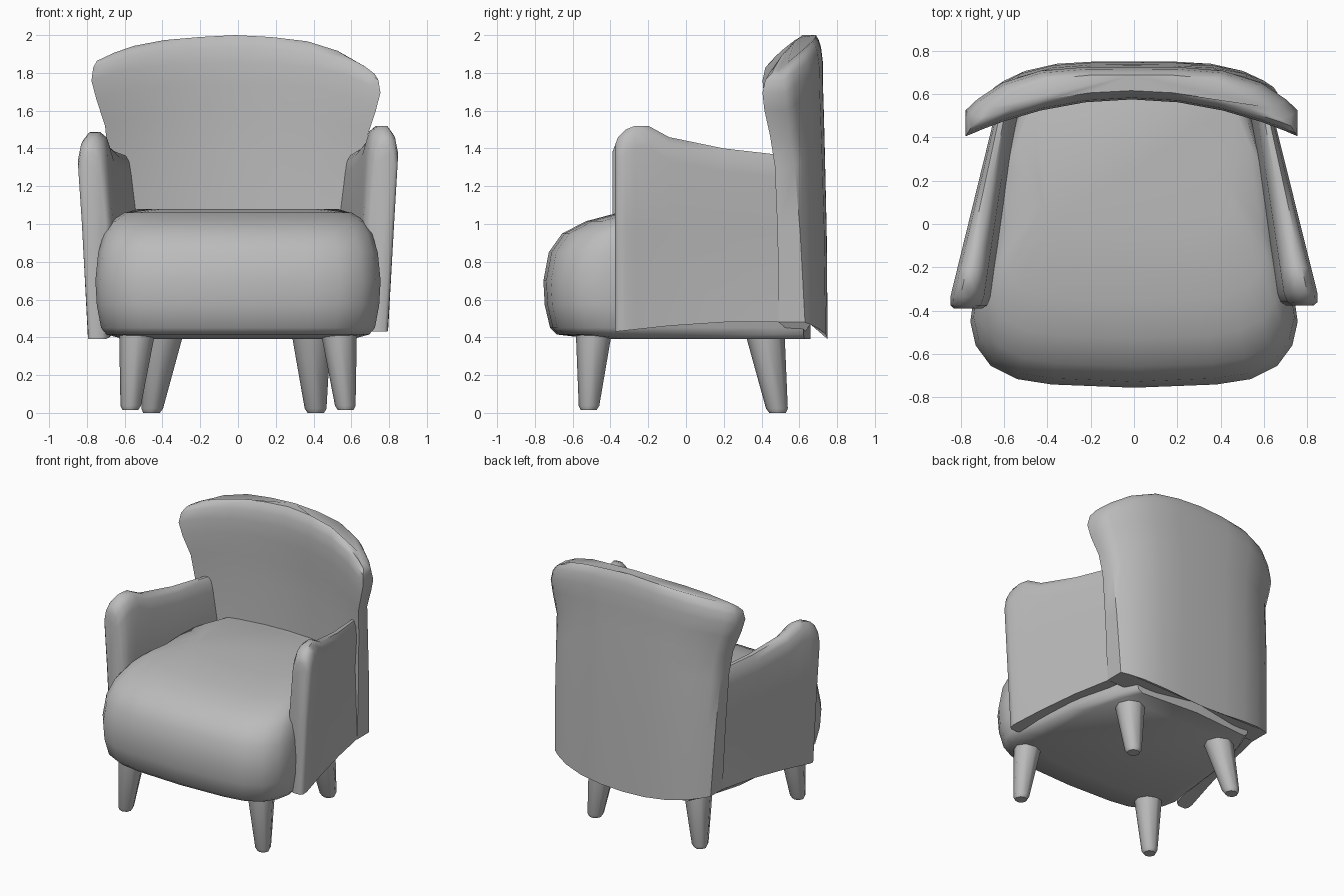
import bpy, bmesh, math
from mathutils import Vector

cube = bpy.data.objects.get("Cube")
if cube:
    bpy.data.objects.remove(cube)

fabric = bpy.data.materials.new("plain grey")
fabric.use_nodes = True
GREY = (0.5, 0.5, 0.5, 1)
fabric.diffuse_color = GREY
fabric.node_tree.nodes["Principled BSDF"].inputs["Base Color"].default_value = GREY


def loft(name, rings, angle=45):
    """Skin a list of closed rings and cap both ends."""
    bm = bmesh.new()
    rows = [[bm.verts.new(p) for p in ring] for ring in rings]
    n = len(rows[0])
    for a, b in zip(rows, rows[1:]):
        for i in range(n):
            j = (i + 1) % n
            bm.faces.new((a[i], a[j], b[j], b[i]))
    bm.faces.new(rows[0][::-1])
    bm.faces.new(rows[-1])
    bmesh.ops.recalc_face_normals(bm, faces=bm.faces)
    mesh = bpy.data.meshes.new(name)
    bm.to_mesh(mesh)
    bm.free()
    mesh.materials.append(fabric)
    obj = bpy.data.objects.new(name, mesh)
    bpy.context.collection.objects.link(obj)
    bpy.ops.object.select_all(action="DESELECT")
    obj.select_set(True)
    bpy.context.view_layer.objects.active = obj
    bpy.ops.object.shade_smooth_by_angle(angle=math.radians(angle))
    return obj


# Seat cushion: plan outline stacked in height, rounded at the front
half = [(0, -.755), (.38, -.74), (.54, -.715), (.66, -.655), (.73, -.56), (.755, -.45),
        (.73, -.28), (.66, .1), (.57, .45), (.5, .62), (0, .66)]
outline = half + [(-x, y) for x, y in half[-2:0:-1]]
BACK = .66
levels = [(.39, .8, .8), (.415, .92, .95), (.45, .96, .975), (.57, .99, .995), (.7, 1, 1),
          (.85, .98, .98), (.95, .94, .93), (1.015, .89, .84), (1.06, .8, .72), (1.08, .6, .5)]
rings = []
for z, sx, sy in levels:
    ring = []
    for x, y in outline:
        keep = 1 if y < 0 else .5
        ring.append((x * (1 - (1 - sx) * keep), BACK + (y - BACK) * sy, z))
    rings.append(ring)
loft("seat_cushion", rings, 60)


# Armrests: cross-sections from front to back; the right one sits a little lower
def armrest(name, side, dz, dy):
    stations = [(-.375, 1.42, .03), (-.36, 1.46, .01), (-.32, 1.5, 0), (-.27, 1.52, 0), (-.2, 1.52, 0),
                (-.09, 1.46, 0), (.2, 1.4, 0), (.55, 1.36, 0)]
    rings = []
    for y, top, inset in stations:
        k = (y + .375) / .925
        outer = .86 - .23 * k - inset
        inner = .7 - .14 * k + inset
        low = .43 + .05 * min(1, k * 2) + dz * (1 - k)
        top += dz * (1 - k)
        w = outer - inner
        section = [(inner - .01, low), (inner - .03, 1), (inner, top - .1), (inner + w * .15, top - .03),
                   (inner + w * .4, top), (inner + w * .7, top), (outer - w * .1, top - .04),
                   (outer, top - .12), (outer - .02, 1), (outer - .055 * (1 - k), low)]
        rings.append([(side * x, y + dy * (1 - k), z) for x, z in section])
    loft(name, rings, 50)


armrest("left_armrest", 1, 0, 0)
armrest("right_armrest", -1, -.04, -.015)

# Backrest: curved shell flaring into wings, with a rounded top
cols = [-1, -.93, -.78, -.55, -.28, 0, .28, .55, .78, .93, 1]
# height fraction, half width, front shift, rear shift, rear curl, rounding
shell = [(0, .645, .05, .015, .12, 0), (.35, .665, .045, .01, .14, 0), (.62, .68, .03, 0, .16, 0),
         (.74, .695, .005, -.005, .18, 0), (.84, .74, -.025, -.01, .19, 0), (.91, .765, -.035, -.01, .2, 0),
         (.96, .755, -.025, -.015, .2, .01), (.985, .735, 0, -.02, .2, .025), (1, .69, .025, -.025, .2, .045)]
rings = []
for t, width, front, rear, curl, r in shell:
    def point(a, is_front):
        low = .39 + .09 * a * a
        fall = .15 if a > 0 else .08
        high = 2 - .035 * abs(a) - fall * a ** 4
        if is_front:
            y = .585 - .145 * a * a + front * (.3 + .7 * a * a) + r * .5
        else:
            y = .735 - curl * a ** 4 + rear - r * .5
        return (a * width - .012 * t, y, low + t * (high - low))
    rings.append([point(a, True) for a in cols] + [point(a, False) for a in reversed(cols)])
loft("backrest", rings, 50)


# Legs: splayed tapered posts with a slightly rounded foot
def leg(name, top, foot, r_top, r_foot):
    top, foot = Vector(top), Vector(foot)
    rings = []
    for t, scale in ((0, 1), (.95, 1), (1, .8)):
        c = top.lerp(foot, t)
        r = (r_top + (r_foot - r_top) * t) * scale
        rings.append([(c.x + r * math.cos(math.tau * i / 8), c.y + r * math.sin(math.tau * i / 8), c.z)
                      for i in range(8)])
    loft(name, rings, 50)


for side, label in ((1, "left"), (-1, "right")):
    leg(label + "_front_leg", (side * .53, -.485, .47), (side * .57, -.515, .015), .1, .052)
    leg(label + "_back_leg", (side * .385, .41, .47), (side * (.435 - side * .023), .485, 0), .11, .055)
